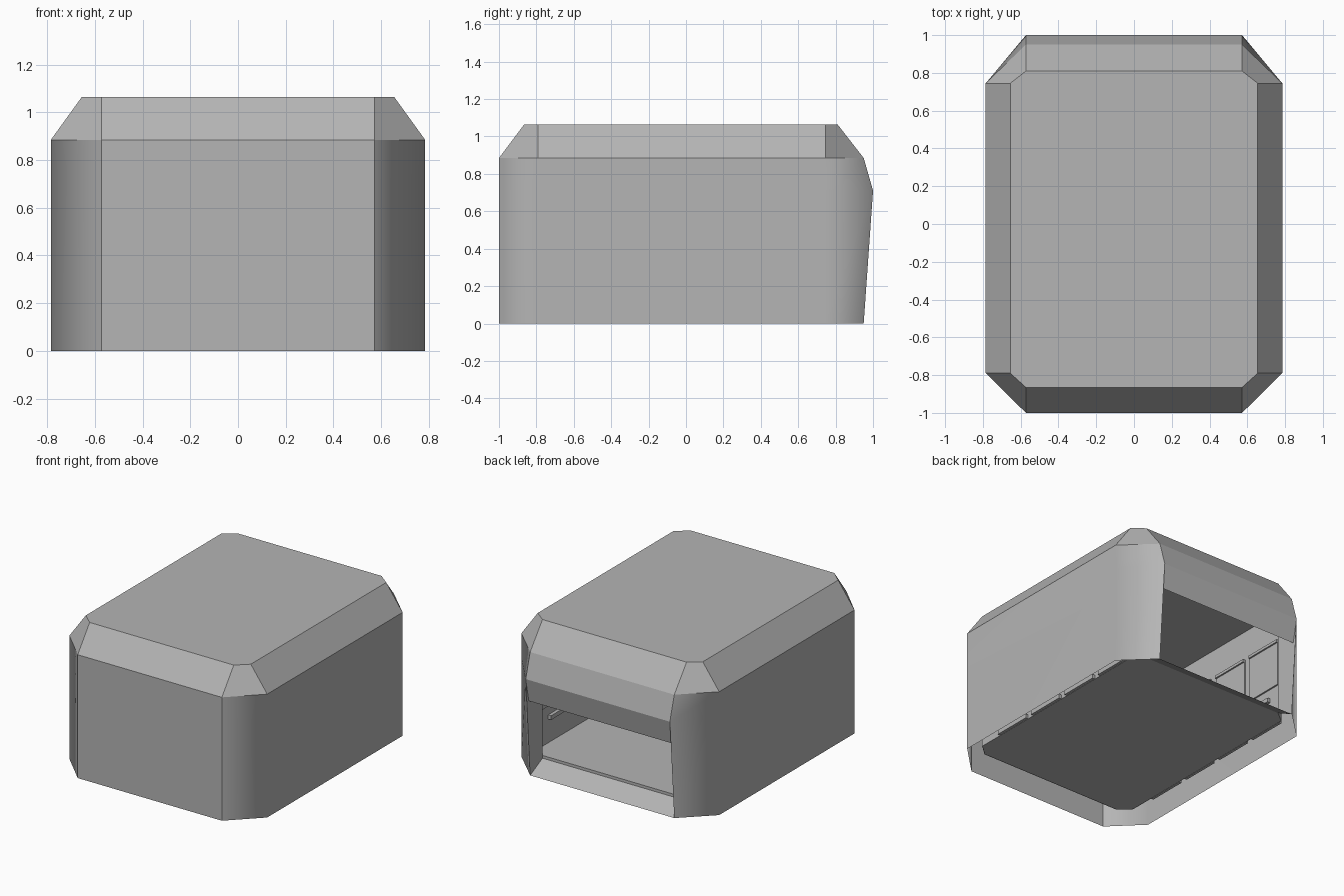
import bpy, bmesh

if "Cube" in bpy.data.objects:
    bpy.data.objects.remove(bpy.data.objects["Cube"])

# plain mid-grey used for every part
grey = bpy.data.materials.new("mid_grey")
grey.diffuse_color = (0.46, 0.46, 0.46, 1)
grey.use_nodes = True
grey.node_tree.nodes["Principled BSDF"].inputs["Base Color"].default_value = grey.diffuse_color


def make_mesh(name, verts, faces, recalc=True):
    mesh = bpy.data.meshes.new(name)
    bm = bmesh.new()
    vs = [bm.verts.new(v) for v in verts]
    for f in faces:
        bm.faces.new([vs[i] for i in f])
    if recalc:
        bmesh.ops.recalc_face_normals(bm, faces=bm.faces[:])
    bm.to_mesh(mesh)
    bm.free()
    mesh.materials.append(grey)
    ob = bpy.data.objects.new(name, mesh)
    bpy.context.collection.objects.link(ob)
    return ob


def octagon(side, front, back, z):
    # plan outline with chamfered corners; edge 4 -> 5 is the back
    half = [(0.572, front), (side, -0.79), (side, 0.745), (0.572, back)]
    pts = half + [(-x, y) for x, y in reversed(half)]
    pts = [pts[-1]] + pts[:-1]
    return [(x, y, z) for x, y in pts]


def loft(name, rings, open_back=(), cap_top=True, cap_bottom=False):
    n = 8
    faces = []
    for r in range(len(rings) - 1):
        for i in range(n):
            if i == 4 and r in open_back:
                continue
            a, b = r * n + i, r * n + (i + 1) % n
            faces.append((a, b, b + n, a + n))
    if cap_top:
        faces.append(tuple(range((len(rings) - 1) * n, len(rings) * n)))
    if cap_bottom:
        faces.append(tuple(reversed(range(n))))
    return make_mesh(name, [p for r in rings for p in r], faces)


def box(name, lo, hi):
    v = [(x, y, z) for z in (lo[2], hi[2])
         for x, y in ((lo[0], lo[1]), (hi[0], lo[1]), (hi[0], hi[1]), (lo[0], hi[1]))]
    return make_mesh(name, v, [(3, 2, 1, 0), (4, 5, 6, 7), (0, 1, 5, 4),
                               (1, 2, 6, 5), (2, 3, 7, 6), (3, 0, 4, 7)])


# outer shell: upright walls, sloped eaves, bowed back with an opening
shell = loft("outer_shell", [
    octagon(0.785, -1.0, 0.95, 0.0),
    octagon(0.785, -1.0, 1.0, 0.71),
    octagon(0.785, -1.0, 0.95, 0.885),
    octagon(0.785 - 0.13, -0.865, 0.81, 1.065)], open_back=(0,))

# corner chamfers shade softly into the side walls; every other edge is sharp
mesh = shell.data
mesh.shade_smooth()
sharp = mesh.attributes.new("sharp_edge", 'BOOLEAN', 'EDGE') \
    if "sharp_edge" not in mesh.attributes else mesh.attributes["sharp_edge"]
for e in mesh.edges:
    a, b = (mesh.vertices[i].co for i in e.vertices)
    side_corner = a.x * b.x > 0 and abs(a.x) > 0.65 and abs(b.x) > 0.65
    soft = side_corner and abs(a.z - b.z) > 0.01 and max(a.z, b.z) < 0.9
    corner_fold = abs(a.z - b.z) < 0.01 and abs(a.z - 0.71) < 0.01 and a.x * b.x > 0
    sharp.data[e.index].value = not (soft or corner_fold)
weight = shell.modifiers.new("area_weighted_shading", 'WEIGHTED_NORMAL')
weight.keep_sharp = True
weight.weight = 80

# inner lining: walls and ceiling, open at the back
loft("inner_lining", [octagon(0.655, -0.865, 0.81, z) for z in (0.07, 0.92)],
     open_back=(0,))

# floor slab
loft("floor_slab", [octagon(0.653, -0.863, 0.81, z) for z in (0.07, 0.09)],
     cap_bottom=True)

# opening surround: sill ramp, lintel strip, lintel back and two jambs
w = 0.572


def panel(name, y0, z0, y1, z1, flip=False):
    order = (0, 3, 2, 1) if flip else (0, 1, 2, 3)
    make_mesh(name, [(-w, y0, z0), (w, y0, z0), (w, y1, z1), (-w, y1, z1)],
              [order], recalc=False)


panel("sill_ramp", 0.95, 0.0, 0.81, 0.07, flip=True)
bpy.data.objects["sill_ramp"].data.flip_normals()   # ramp faces upwards
panel("lintel_strip", 1.0, 0.71, 0.965, 0.54, flip=True)
panel("lintel_back", 0.965, 0.54, 0.81, 0.92, flip=True)
for s, side in ((-1, "left"), (1, "right")):
    x = s * w
    order = (0, 1, 2, 3, 4, 5) if s > 0 else (5, 4, 3, 2, 1, 0)
    make_mesh(side + "_jamb", [(x, 0.95, 0), (x, 0.81, 0.07), (x, 0.81, 0.92),
                               (x, 0.965, 0.54), (x, 1.0, 0.71), (x, 0.985, 0.5)],
              [order], recalc=False)

# lipped panels and small brackets inside, and panel feet beneath the floor
for s, side in ((-1, "left"), (1, "right")):
    def strip(name, x0, x1, y0, y1, z0, z1):
        a, b = sorted((s * x0, s * x1))
        box(side + name, (a, y0, z0), (b, y1, z1))
    for k in range(4):
        y = 0.43 - k * 0.345
        strip("_wall_panel", 0.643, 0.654, y, y + 0.29, 0.36, 0.68)
        strip("_panel_lip", 0.632, 0.654, y, y + 0.29, 0.68, 0.70)
        strip("_panel_bracket", 0.63, 0.654, y + 0.06, y + 0.2, 0.26, 0.29)
        strip("_panel_foot", 0.655, 0.675, y, y + 0.29, 0.07, 0.10)
